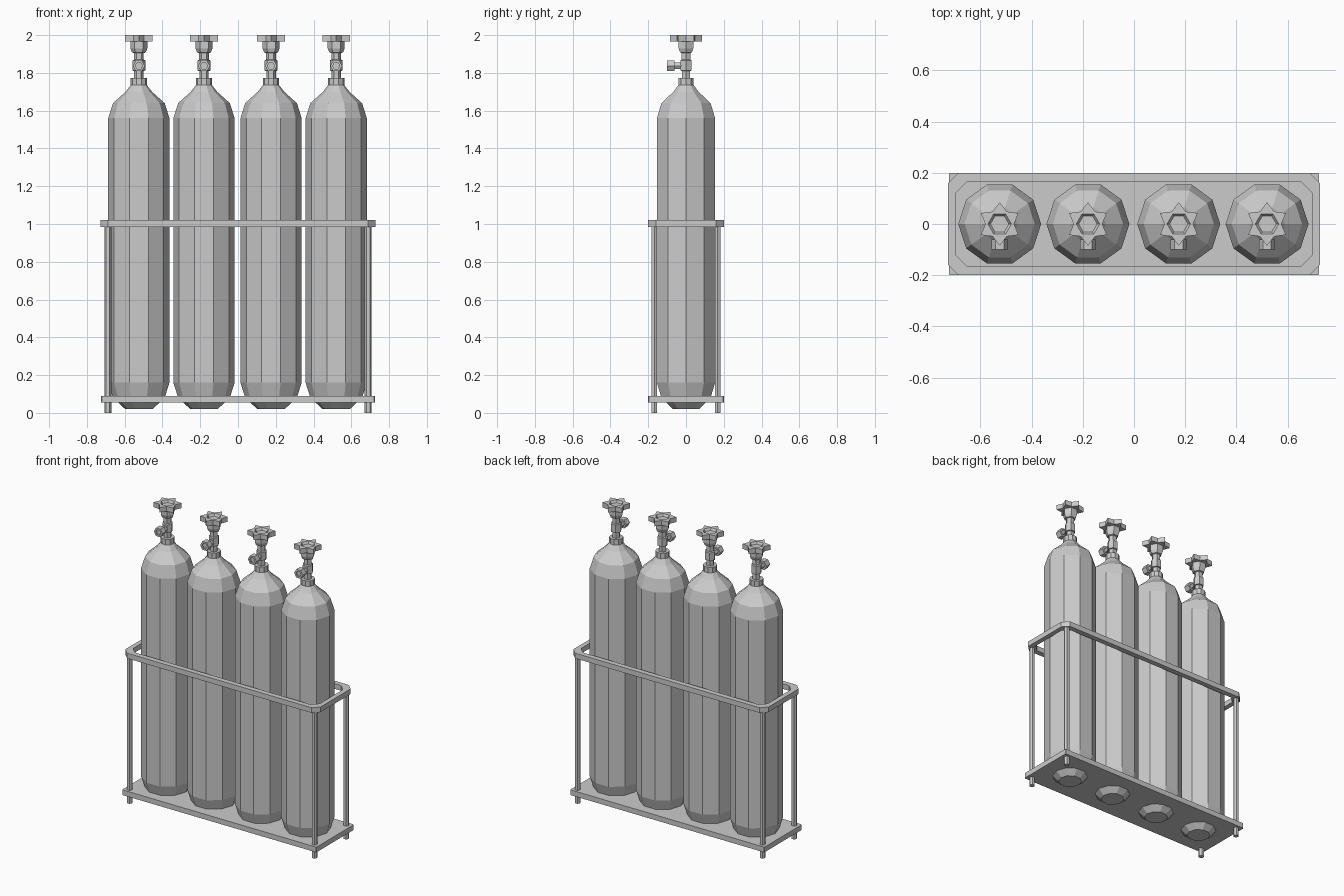
import bpy
import bmesh
from math import cos, sin, pi
from mathutils import Matrix, Vector

if "Cube" in bpy.data.objects:
    bpy.data.objects.remove(bpy.data.objects["Cube"], do_unlink=True)

grey = bpy.data.materials.new("light_grey")
grey.use_nodes = True
colour = (0.6, 0.6, 0.6, 1)
grey.diffuse_color = colour
grey.node_tree.nodes["Principled BSDF"].inputs["Base Color"].default_value = colour


def finish(bm, name, location=(0, 0, 0)):
    bmesh.ops.recalc_face_normals(bm, faces=bm.faces)
    mesh = bpy.data.meshes.new(name)
    bm.to_mesh(mesh)
    bm.free()
    mesh.materials.append(grey)
    obj = bpy.data.objects.new(name, mesh)
    obj.location = location
    bpy.context.collection.objects.link(obj)
    return obj


def loft(bm, loops):
    """Bridge equal-length loops of points and cap both ends."""
    rings = [[bm.verts.new(p) for p in loop] for loop in loops]
    for a, b in zip(rings, rings[1:]):
        for i in range(len(a)):
            j = (i + 1) % len(a)
            bm.faces.new((a[i], a[j], b[j], b[i]))
    bm.faces.new(rings[0])
    bm.faces.new(rings[-1])


def ring(radius, z, sides, turn=0.0):
    return [(radius * cos(turn + 2 * pi * i / sides),
             radius * sin(turn + 2 * pi * i / sides), z) for i in range(sides)]


def lathe(name, profile, sides, location, forward=False):
    bm = bmesh.new()
    loft(bm, [ring(r, z, sides) for r, z in profile])
    if forward:  # turn the axis from +z to -y
        bm.transform(Matrix.Rotation(pi / 2, 4, 'X'))
    return finish(bm, name, location)


def handwheel(location):
    # Six-pointed star with a shallow hexagonal recess
    bm = bmesh.new()

    def star(outer, inner, z):
        return [((outer if i % 2 else inner) * cos(pi * i / 6),
                 (outer if i % 2 else inner) * sin(pi * i / 6), z) for i in range(12)]

    hexagon = cos(pi / 6)
    loft(bm, [star(0.085, 0.056, 1.967), star(0.085, 0.056, 2.0),
              star(0.046 * hexagon, 0.046, 2.0),
              star(0.036 * hexagon, 0.036, 1.985)])
    return finish(bm, "handwheel", location)


def chamfered(x, y, c, z):
    return [(x, y - c, z), (x - c, y, z), (c - x, y, z), (-x, y - c, z),
            (-x, c - y, z), (c - x, -y, z), (x - c, -y, z), (x, c - y, z)]


# Gas cylinders with their valves
body = [(0.072, 0.02), (0.107, 0.052), (0.14, 0.09), (0.162, 0.16), (0.162, 1.56),
        (0.137, 1.64), (0.07, 1.70), (0.043, 1.735)]
collar = [(0.043, 1.73), (0.043, 1.772)]
stem = [(0.025, 1.76), (0.025, 1.81), (0.034, 1.812), (0.034, 1.866),
        (0.026, 1.87), (0.026, 1.905), (0.036, 1.908), (0.045, 1.93), (0.045, 1.968)]
outlet = [(0.02, 0.0), (0.02, 0.06), (0.032, 0.06), (0.032, 0.1),
          (0.019, 0.1), (0.019, 0.09)]
for x in (-0.525, -0.18, 0.175, 0.52):
    lathe("cylinder_body", body, 10, (x, 0, 0))
    lathe("neck_collar", collar, 10, (x, 0, 0))
    lathe("valve_stem", stem, 6, (x, 0, 0))
    lathe("valve_outlet", outlet, 6, (x, 0, 1.837), forward=True)
    handwheel((x, 0, 0))

# Base plate
bm = bmesh.new()
loft(bm, [chamfered(0.724, 0.2, 0.004, z) for z in (0.055, 0.09)])
finish(bm, "base_plate")

# Guard rail: closed rectangular section swept round the rack
bm = bmesh.new()
sections = [chamfered(0.727, 0.2, 0.04, 0.985), chamfered(0.727, 0.2, 0.04, 1.02),
            chamfered(0.695, 0.165, 0.042, 1.02), chamfered(0.695, 0.165, 0.042, 0.985)]
loops = [[bm.verts.new(p) for p in s] for s in sections]
for k in range(4):
    a, b = loops[k], loops[(k + 1) % 4]
    for i in range(8):
        j = (i + 1) % 8
        bm.faces.new((a[i], a[j], b[j], b[i]))
finish(bm, "guard_rail")

# Corner posts
for x in (-0.689, 0.689):
    for y in (-0.168, 0.168):
        lathe("corner_post", [(0.018, 0), (0.018, 0.99)], 6, (x, y, 0))
